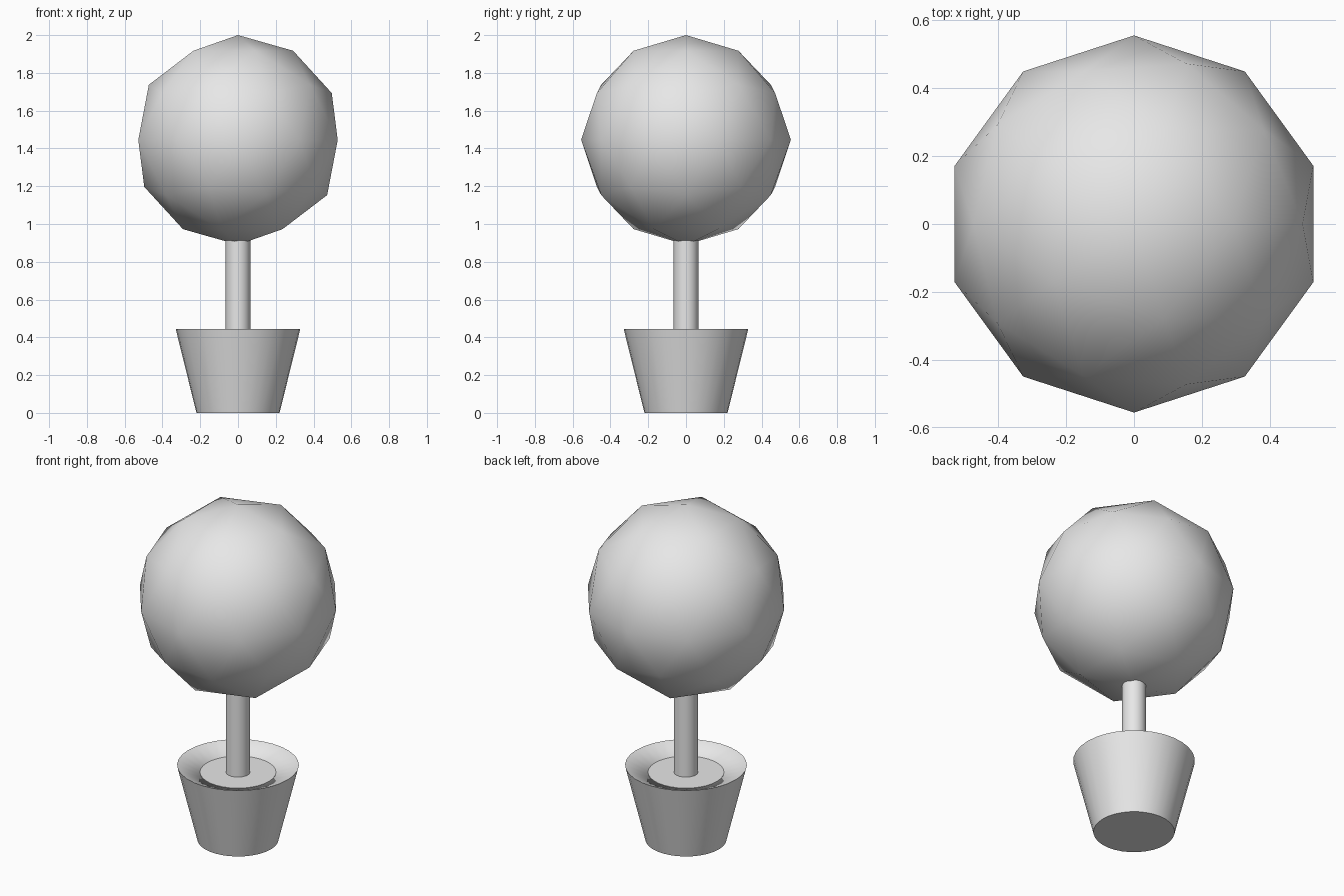
import bpy
import bmesh
import math

cube = bpy.data.objects.get("Cube")
if cube:
    bpy.data.objects.remove(cube, do_unlink=True)

SEGMENTS = 32

grey = bpy.data.materials.new("light_grey")
grey.use_nodes = True
colour = (0.8, 0.8, 0.8, 1)
grey.diffuse_color = colour
grey.node_tree.nodes["Principled BSDF"].inputs["Base Color"].default_value = colour


def add_object(name, bm):
    """Turn a bmesh into a smooth shaded grey object."""
    bmesh.ops.recalc_face_normals(bm, faces=bm.faces)
    for face in bm.faces:
        face.smooth = True
    mesh = bpy.data.meshes.new(name)
    bm.to_mesh(mesh)
    bm.free()
    mesh.materials.append(grey)
    obj = bpy.data.objects.new(name, mesh)
    bpy.context.collection.objects.link(obj)
    return obj


def lathe(name, profile, sharp_rings):
    """Revolve (radius, height) points, cap both ends, crease chosen rings."""
    bm = bmesh.new()
    rings = []
    for radius, height in profile:
        angles = [math.tau * i / SEGMENTS for i in range(SEGMENTS)]
        rings.append([bm.verts.new((radius * math.cos(a), radius * math.sin(a), height))
                      for a in angles])
    for low, high in zip(rings, rings[1:]):
        for i in range(SEGMENTS):
            j = (i + 1) % SEGMENTS
            bm.faces.new((low[i], low[j], high[j], high[i]))
    bm.faces.new(rings[0])
    bm.faces.new(rings[-1])
    for index in sharp_rings:
        ring = rings[index]
        for i in range(SEGMENTS):
            bm.edges.get((ring[i - 1], ring[i])).smooth = False
    return add_object(name, bm)


# Pot: tapered wall, sharp rim and an inner lip rolling down under the soil
lathe("pot", [(0.22, 0), (0.33, 0.445), (0.206, 0.4), (0.2, 0.34)], (0, 1, 3))

# Soil disc and trunk
lathe("soil", [(0.2, 0.35), (0.206, 0.402)], (0, 1))
lathe("trunk", [(0.065, 0.02), (0.065, 1.0)], (0, 1))

# Rounded foliage ball
ball = bmesh.new()
bmesh.ops.create_icosphere(ball, subdivisions=2, radius=0.555)
bmesh.ops.translate(ball, verts=ball.verts, vec=(0, 0, 1.445))
add_object("foliage", ball)
